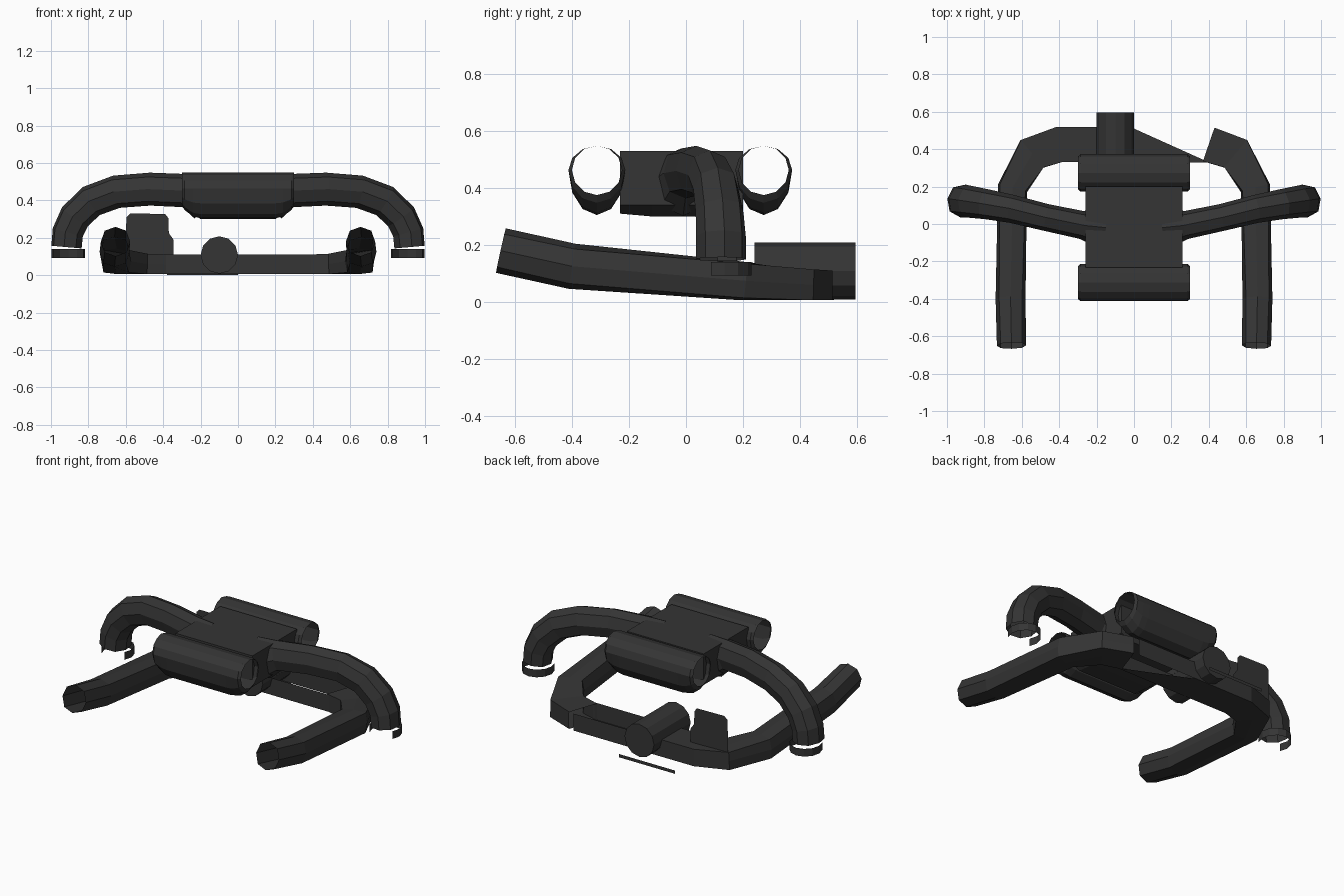
import bpy
from math import cos, sin, pi, radians
from mathutils import Vector

if "Cube" in bpy.data.objects:
    bpy.data.objects.remove(bpy.data.objects["Cube"])

dark = bpy.data.materials.new("dark_grey")
dark.diffuse_color = (0.035, 0.035, 0.035, 1)
dark.use_nodes = True
dark.node_tree.nodes["Principled BSDF"].inputs["Base Color"].default_value = dark.diffuse_color


def make(name, verts, faces):
    me = bpy.data.meshes.new(name)
    me.from_pydata([tuple(v) for v in verts], [], faces)
    me.materials.append(dark)
    ob = bpy.data.objects.new(name, me)
    bpy.context.collection.objects.link(ob)
    return ob


def loft(name, rings, caps=False, closed=True):
    """Skin a list of equal-length rings with quads."""
    n = len(rings[0])
    verts = [p for r in rings for p in r]
    faces = []
    for k in range(len(rings) - 1):
        for i in range(n if closed else n - 1):
            j = (i + 1) % n
            faces.append((k * n + i, k * n + j, (k + 1) * n + j, (k + 1) * n + i))
    if caps:
        faces += [tuple(range(n))[::-1], tuple(range(len(verts) - n, len(verts)))]
    return make(name, verts, faces)


def tube_rings(path, n=8):
    """Path rows: x, y, z, half width, half height, squareness."""
    pts = [Vector(p[:3]) for p in path]
    rings = []
    for k, p in enumerate(path):
        a = (pts[k] - pts[max(k - 1, 0)]).normalized()
        b = (pts[min(k + 1, len(pts) - 1)] - pts[k]).normalized()
        t = (a + b).normalized()
        # keep a steady sideways axis for flat paths and for downward bends
        side = t.cross(Vector((0, 0, 1))) if abs(t.z) < 0.5 else Vector((0.15, -1, 0)) if p[0] > 0 else Vector((-0.15, -1, 0))
        if p[0] < 0 and abs(t.z) >= 0.5:
            side = -Vector((-0.15, 1, 0)) * -1
        side = (side - t * side.dot(t)).normalized()
        up = side.cross(t)
        ring = []
        for i in range(n):
            c, s = cos(2 * pi * i / n), sin(2 * pi * i / n)
            m = 1 + p[5] * (1 / max(abs(c), abs(s)) - 1)
            ring.append(pts[k] + side * c * m * p[3] + up * s * m * p[4])
        rings.append(ring)
    return rings


def tube(name, path):
    return loft(name, tube_rings(path))


def mirrored(path):
    return [(-p[0],) + tuple(p[1:]) for p in path]


# U-shaped lower frame with open arm ends
arm = [(0.655, -0.65, 0.18, 0.078, 0.08, 0.1), (0.66, -0.4, 0.125, 0.08, 0.08, 0.2),
       (0.65, 0.19, 0.074, 0.08, 0.068, 0.6), (0.545, 0.375, 0.06, 0.095, 0.054, 1),
       (0.4, 0.425, 0.058, 0.095, 0.052, 1)]
tube("frame_right", arm)
tube("frame_left", mirrored(arm) + [(0, 0.425, 0.058, 0.095, 0.052, 1)])

# Open section of the rear bar: two walls and a bottom gusset
for nm, y in (("bar_front_wall", 0.33), ("bar_back_wall", 0.518)):
    make(nm, [(0, y, 0.006), (0.4, y, 0.006), (0.4, y, 0.11), (0, y, 0.11)], [(0, 1, 2, 3)])
make("bar_gusset", [(0, 0.33, 0.006), (0.4, 0.33, 0.006), (0, 0.51, 0.006)], [(0, 1, 2)])

# Rear canister
loft("rear_canister", [[(-0.1 + 0.1 * cos(2 * pi * i / 12), y, 0.108 + 0.1 * sin(2 * pi * i / 12))
                        for i in range(12)] for y in (0.24, 0.595)], caps=True)

# Thin upright tab and thin lower strip
tab = [(-0.6, 0.1), (-0.345, 0.1), (-0.345, 0.19), (-0.37, 0.225), (-0.372, 0.305),
       (-0.39, 0.327), (-0.575, 0.33), (-0.597, 0.31)]
make("upright_tab", [(x, 0.45, z) for x, z in tab], [tuple(range(8))])
make("lower_strip", [(-0.38, 0.65, 0), (0, 0.65, 0), (0, 0.65, 0.02), (-0.38, 0.65, 0.02)], [(0, 1, 2, 3)])


# Open-ended cross pods
def pod_ring(x, yc, low, r):
    ring = []
    for i in range(12):
        a = 2 * pi * i / 12
        y, z = r * cos(a), r * sin(a)
        ring.append((x, yc + y, 0.463 + (z * low if z < 0 else z * 0.085 / r)))
    return ring


for nm, yc in (("front_pod", -0.313), ("rear_pod", 0.273)):
    prof = [(0.3, 1.0, 0.088), (0.285, 1.15, 0.1), (0.24, 1.5, 0.1), (0.2, 1.58, 0.1)]
    loft(nm, [pod_ring(-x, yc, l, r) for x, l, r in prof] +
         [pod_ring(x, yc, l, r) for x, l, r in reversed(prof)])

# Central housing
loft("central_housing", [[(x, -0.232, 0.53), (x, 0.2, 0.53), (x, 0.2, max(low, 0.31)), (x, 0.08, low),
                          (x, -0.12, low), (x, -0.232, max(low, 0.31))]
                         for x, low in ((-0.26, 0.34), (-0.2, 0.3), (0.2, 0.3), (0.26, 0.34))], caps=True)

# Curved side handles and their cuffs
handle = [(0.19, -0.015, 0.42, 0.11, 0.125, 0), (0.28, -0.005, 0.452, 0.075, 0.09, 0.1),
          (0.47, 0.035, 0.46, 0.072, 0.088, 0.1), (0.65, 0.08, 0.446, 0.075, 0.088, 0.1),
          (0.785, 0.105, 0.396, 0.08, 0.088, 0.1), (0.872, 0.118, 0.312, 0.085, 0.086, 0.1),
          (0.91, 0.123, 0.23, 0.088, 0.084, 0.1), (0.917, 0.123, 0.15, 0.088, 0.082, 0.1)]
for sgn, word in ((1, "right"), (-1, "left")):
    rings = [[(sgn * v.x, v.y, v.z) for v in r] for r in tube_rings(handle)]
    loft("handle_" + word, rings)
    arc = [radians(-30 + 30 * i) for i in range(9)]
    loft("cuff_" + word, [[(sgn * (0.907 + 0.09 * cos(a)), 0.135 + 0.095 * sin(a), z) for a in arc]
                          for z in (0.093, 0.14)], closed=False)
